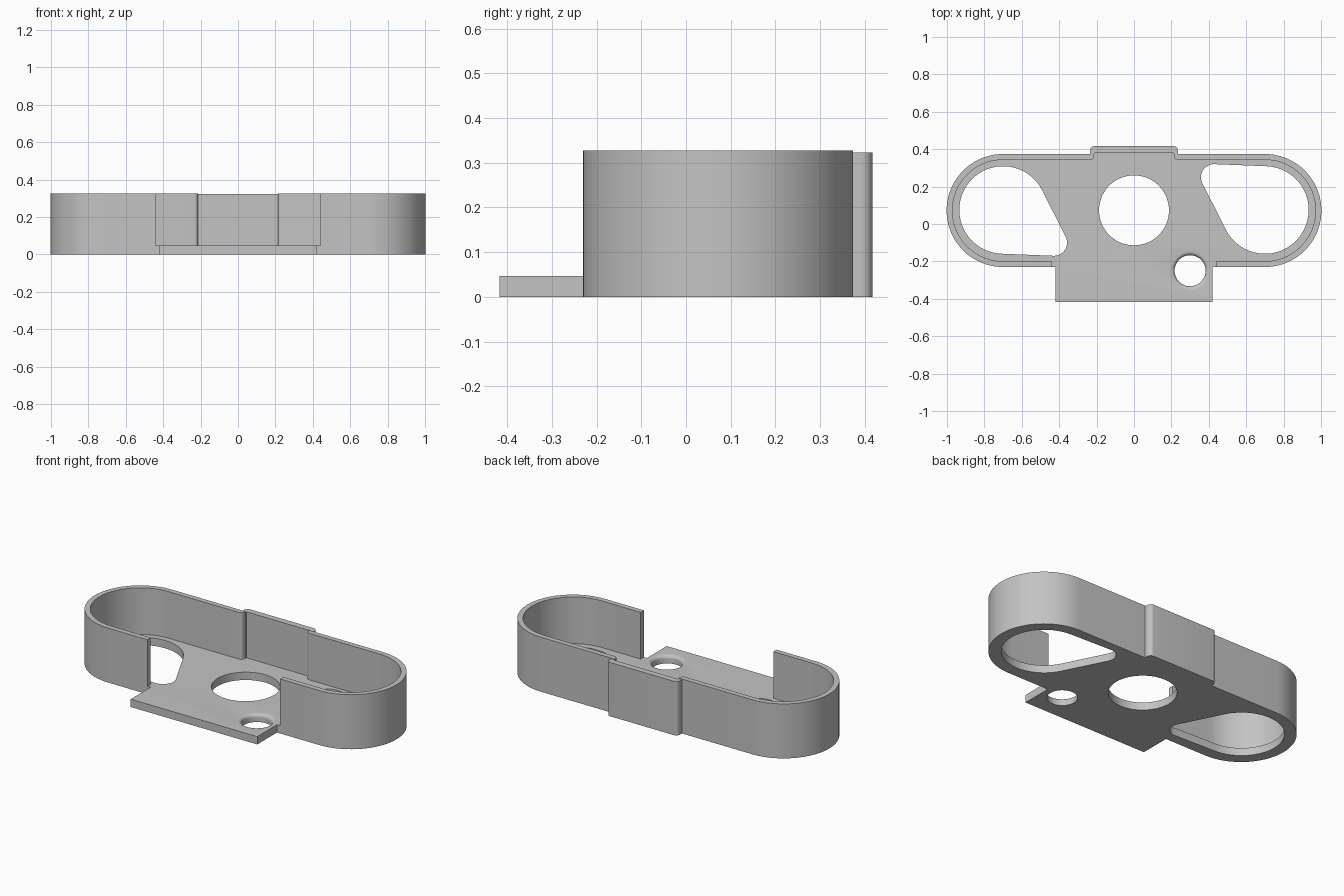
import bpy, bmesh
from math import cos, sin, radians, hypot, atan2, acos, degrees, pi

default = bpy.data.objects.get("Cube")
if default:
    bpy.data.objects.remove(default, do_unlink=True)

FLOOR = 0.047    # floor thickness
TOP = 0.327      # wall height
CX, CY = 0.70, 0.072   # centre of each rounded end
R = 0.302        # outer end radius
WALL = 0.031

grey = bpy.data.materials.new("plain_grey")
grey.use_nodes = True
COLOUR = (0.55, 0.55, 0.55, 1)
grey.diffuse_color = COLOUR
grey.node_tree.nodes["Principled BSDF"].inputs["Base Color"].default_value = COLOUR


def arc(cx, cy, r, a0, a1, n=12):
    """Points along an arc, angles in degrees."""
    steps = [radians(a0 + (a1 - a0) * i / n) for i in range(n + 1)]
    return [(cx + r * cos(a), cy + r * sin(a)) for a in steps]


def mirrored(half):
    """Close a right-hand half outline with its mirror image."""
    return half + [(-x, y) for x, y in reversed(half)]


def make_object(name, bm):
    bmesh.ops.recalc_face_normals(bm, faces=bm.faces)
    mesh = bpy.data.meshes.new(name)
    bm.to_mesh(mesh)
    bm.free()
    mesh.materials.append(grey)
    obj = bpy.data.objects.new(name, mesh)
    bpy.context.collection.objects.link(obj)
    return obj


def prism(name, outline, z0, z1):
    bm = bmesh.new()
    face = bm.faces.new([bm.verts.new((x, y, z0)) for x, y in outline])
    ext = bmesh.ops.extrude_face_region(bm, geom=[face])
    verts = [g for g in ext["geom"] if isinstance(g, bmesh.types.BMVert)]
    bmesh.ops.translate(bm, verts=verts, vec=(0, 0, z1 - z0))
    return make_object(name, bm)


def lathe(name, profile, x, y, n=48):
    """Solid turned from (radius, z) points."""
    bm = bmesh.new()
    rings = [[bm.verts.new((x + r * cos(2 * pi * i / n), y + r * sin(2 * pi * i / n), z))
              for i in range(n)] for r, z in profile]
    for a, b in zip(rings, rings[1:]):
        for i in range(n):
            j = (i + 1) % n
            bm.faces.new((a[i], a[j], b[j], b[i]))
    bm.faces.new(rings[0])
    bm.faces.new(rings[-1])
    return make_object(name, bm)


def teardrop(c1, r1, c2, r2):
    """Outline wrapped round a large and a small circle."""
    dx, dy = c2[0] - c1[0], c2[1] - c1[1]
    base = degrees(atan2(dy, dx))
    t = degrees(acos((r1 - r2) / hypot(dx, dy)))
    return (arc(*c1, r1, base + t, base + 360 - t, 40)
            + arc(*c2, r2, base - t, base + t, 16))


def cut(target, cutter):
    mod = target.modifiers.new("cut", "BOOLEAN")
    mod.operation = "DIFFERENCE"
    mod.solver = "EXACT"
    mod.object = cutter
    cutter.hide_render = True


# Floor: rounded-end base with front tab
floor = prism("floor", mirrored(
    [(0.42, -0.417), (0.42, CY - R)]
    + arc(CX, CY, R, -90, 90, 40)
    + [(0.21, CY + R), (0.21, 0.38)]), 0, FLOOR)

# Openings in the floor
cutters = [
    prism("centre_hole_cutter", arc(0, CY + 0.001, 0.187, 0, 354, 59), -0.1, 0.2),
    prism("left_opening_cutter", teardrop((0.70, 0.075), 0.234, (0.428, 0.25), 0.07), -0.1, 0.2),
    prism("right_opening_cutter", teardrop((-0.70, 0.075), 0.234, (-0.428, -0.10), 0.07), -0.1, 0.2),
    lathe("tab_hole_cutter", [(0.083, -0.1)]
          + arc(0.103, FLOOR - 0.02, 0.02, 180, 90, 6) + [(0.103, 0.1)], 0.30, -0.25),
]
for c in cutters:
    cut(floor, c)

# Side walls: open at the front and at the back recess
walls = prism("side_walls",
              [(0.44, CY - R)] + arc(CX, CY, R, -90, 90, 40)
              + [(0.213, CY + R)]
              + arc(0.233, CY + R - WALL + 0.02, 0.02, 180, 270, 6)
              + arc(CX, CY, R - WALL, 90, -90, 40)
              + [(0.44, CY - R + WALL)], FLOOR, TOP)
walls.modifiers.new("mirror", "MIRROR")

# Back panel: shallow rounded bump closing the recess
back = prism("back_panel", mirrored(
    [(0.21, 0.38), (0.21, CY + R), (0.235, CY + R)]
    + arc(0.21, 0.392, 0.025, 0, 90, 8)), 0, 0.323)

# Bake modifiers, drop cutters, then shade with sharp edges kept
graph = bpy.context.evaluated_depsgraph_get()
for obj in (floor, walls):
    baked = bpy.data.meshes.new_from_object(obj.evaluated_get(graph))
    obj.modifiers.clear()
    obj.data = baked
for c in cutters:
    bpy.data.objects.remove(c, do_unlink=True)

bpy.ops.object.select_all(action="DESELECT")
for obj in (floor, walls, back):
    obj.select_set(True)
bpy.context.view_layer.objects.active = floor
bpy.ops.object.shade_smooth_by_angle(angle=radians(30))
